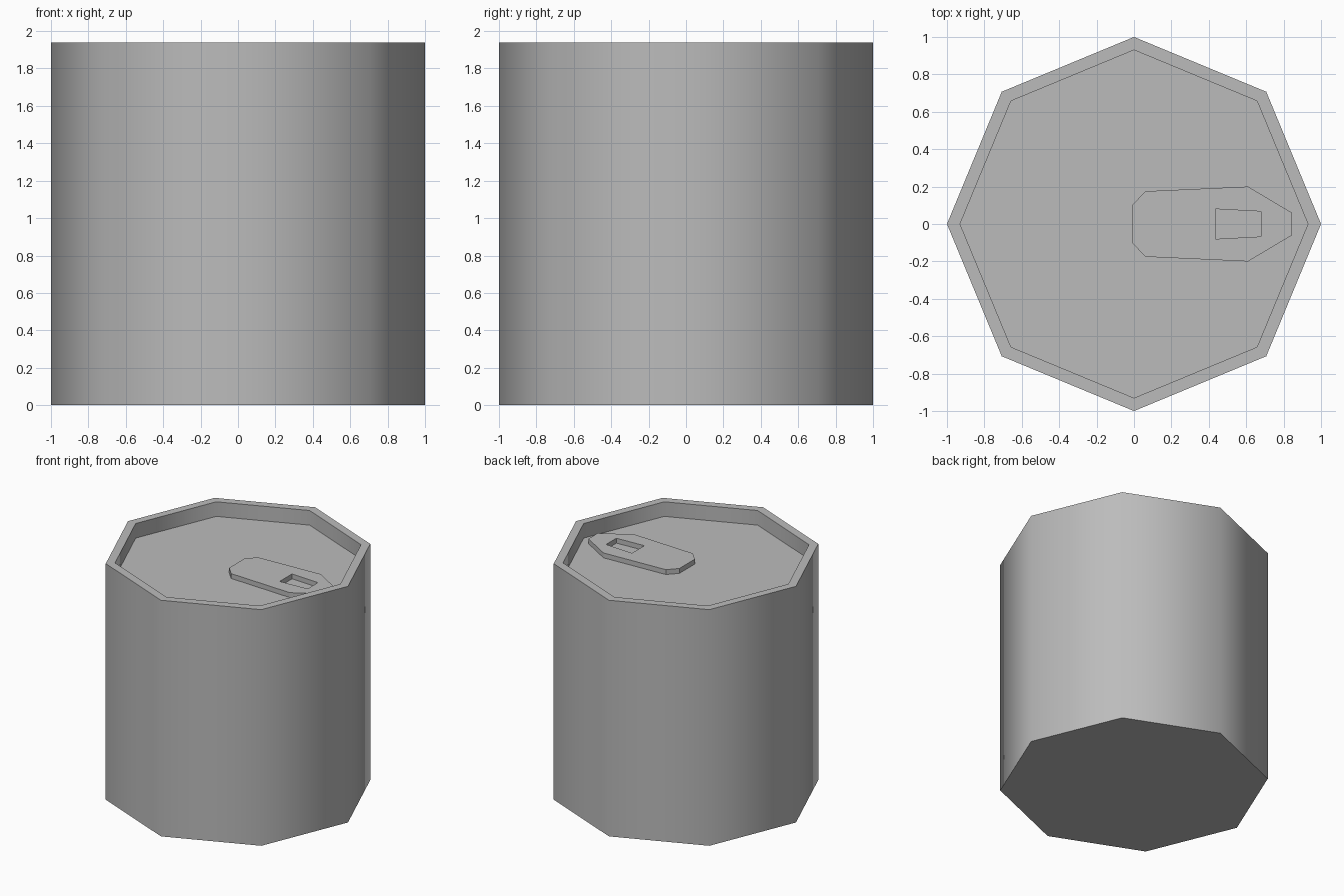
import bpy, bmesh
from math import radians

HEIGHT, RECESS, RIM = 1.94, 0.12, 0.93
FLOOR = HEIGHT - RECESS

cube = bpy.data.objects.get("Cube")
if cube:
    bpy.data.objects.remove(cube, do_unlink=True)

grey = bpy.data.materials.new("plain_grey")
grey.use_nodes = True
colour = (0.5, 0.5, 0.5, 1)
grey.diffuse_color = colour
grey.node_tree.nodes["Principled BSDF"].inputs["Base Color"].default_value = colour


def add_object(name, bm):
    bmesh.ops.recalc_face_normals(bm, faces=bm.faces)
    mesh = bpy.data.meshes.new(name)
    bm.to_mesh(mesh)
    bm.free()
    mesh.materials.append(grey)
    obj = bpy.data.objects.new(name, mesh)
    bpy.context.collection.objects.link(obj)
    return obj


def mirrored_loop(bm, half, z):
    """Closed edge loop from a half outline, mirrored across the x axis."""
    points = half + [(x, -y) for x, y in reversed(half)]
    verts = [bm.verts.new((x, y, z)) for x, y in points]
    return [bm.edges.new((v, verts[i - 1])) for i, v in enumerate(verts)]


# Can body: eight-sided drum with a narrow rim and a sunken lid
bm = bmesh.new()
bmesh.ops.create_circle(bm, cap_ends=True, segments=8, radius=1)
base = bm.faces[:]
top = bmesh.ops.extrude_face_region(bm, geom=base, use_keep_orig=True)["geom"]
lid = next(g for g in top if isinstance(g, bmesh.types.BMFace))
bmesh.ops.translate(bm, verts=lid.verts, vec=(0, 0, HEIGHT))
rim = bmesh.ops.extrude_face_region(bm, geom=[lid])["geom"]
bmesh.ops.delete(bm, geom=[lid], context="FACES_ONLY") if lid.is_valid else None
lid = next(g for g in rim if isinstance(g, bmesh.types.BMFace))
bmesh.ops.scale(bm, verts=lid.verts, vec=(RIM, RIM, 1))
floor = bmesh.ops.extrude_face_region(bm, geom=[lid])["geom"]
bmesh.ops.delete(bm, geom=[lid], context="FACES_ONLY") if lid.is_valid else None
lid = next(g for g in floor if isinstance(g, bmesh.types.BMFace))
bmesh.ops.translate(bm, verts=lid.verts, vec=(0, 0, -RECESS))
body = add_object("can_body", bm)

# Rounded sides with crisp rims
bpy.ops.object.select_all(action="DESELECT")
body.select_set(True)
bpy.context.view_layer.objects.active = body
bpy.ops.object.shade_smooth_by_angle(angle=radians(50))

# Pull tab: tapered plate with a finger hole, lying on the lid
bm = bmesh.new()
outline = [(-0.01, 0.1), (0.06, 0.175), (0.61, 0.2), (0.845, 0.06)]
hole = [(0.435, 0.08), (0.68, 0.067)]
edges = mirrored_loop(bm, outline, FLOOR) + mirrored_loop(bm, hole, FLOOR)
bmesh.ops.triangle_fill(bm, edges=edges, use_beauty=True)
raised = bmesh.ops.extrude_face_region(bm, geom=bm.faces[:], use_keep_orig=True)["geom"]
bmesh.ops.translate(bm, vec=(0, 0, 0.04),
                    verts=[g for g in raised if isinstance(g, bmesh.types.BMVert)])
add_object("pull_tab", bm)
